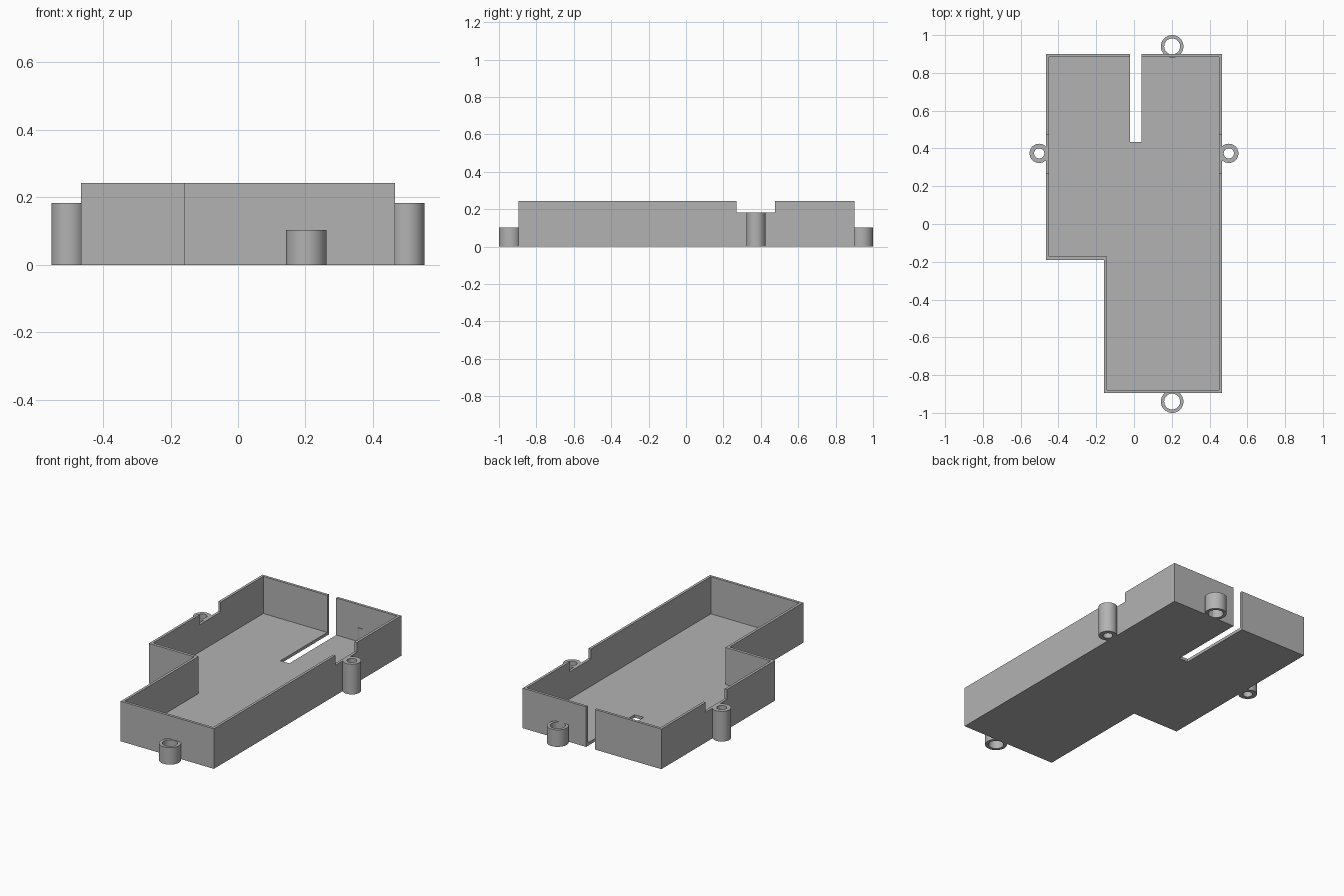
import bpy, bmesh, math

old = bpy.data.objects.get("Cube")
if old:
    bpy.data.objects.remove(old, do_unlink=True)

grey = bpy.data.materials.new("plain grey")
grey.use_nodes = True
COLOUR = (0.45, 0.45, 0.45, 1)
grey.diffuse_color = COLOUR
grey.node_tree.nodes["Principled BSDF"].inputs["Base Color"].default_value = COLOUR


def finish(name, bm):
    bmesh.ops.recalc_face_normals(bm, faces=bm.faces)
    mesh = bpy.data.meshes.new(name)
    bm.to_mesh(mesh)
    bm.free()
    obj = bpy.data.objects.new(name, mesh)
    bpy.context.collection.objects.link(obj)
    mesh.materials.append(grey)
    return obj


def prism(name, outline, z0, z1):
    """Extrude a flat outline from z0 up to z1."""
    bm = bmesh.new()
    base = bm.faces.new([bm.verts.new((x, y, z0)) for x, y in outline])
    top = bmesh.ops.extrude_face_region(bm, geom=[base])["geom"]
    bmesh.ops.translate(bm, vec=(0, 0, z1 - z0),
                        verts=[v for v in top if isinstance(v, bmesh.types.BMVert)])
    return finish(name, bm)


def l_outline(x0, x1, y0, y1, step_x, step_y):
    return [(step_x, y0), (x1, y0), (x1, y1), (x0, y1), (x0, step_y), (step_x, step_y)]


def box(x0, x1, y0, y1):
    return [(x0, y0), (x1, y0), (x1, y1), (x0, y1)]


def cut(target, cutter):
    """Subtract the cutter, then throw it away."""
    cutter.hide_render = True
    mod = target.modifiers.new("cut", 'BOOLEAN')
    mod.operation = 'DIFFERENCE'
    mod.solver = 'EXACT'
    mod.object = cutter
    bpy.context.view_layer.objects.active = target
    bpy.ops.object.modifier_apply(modifier=mod.name)
    bpy.data.objects.remove(cutter, do_unlink=True)


def lug(name, x, y, outer, inner, height, sides=48):
    """Upright tube with a through hole."""
    bm = bmesh.new()
    rings = []
    for r, z in ((outer, 0), (outer, height), (inner, height), (inner, 0)):
        angles = [2 * math.pi * i / sides for i in range(sides)]
        rings.append([bm.verts.new((x + r * math.cos(a), y + r * math.sin(a), z))
                      for a in angles])
    for k in range(4):
        a, b = rings[k], rings[(k + 1) % 4]
        for i in range(sides):
            j = (i + 1) % sides
            bm.faces.new((a[i], a[j], b[j], b[i]))
    obj = finish(name, bm)
    bpy.ops.object.select_all(action='DESELECT')
    obj.select_set(True)
    bpy.context.view_layer.objects.active = obj
    bpy.ops.object.shade_smooth_by_angle(angle=math.radians(35))


# Open L-shaped tray
HEIGHT, FLOOR, LUG_TOP = 0.243, 0.018, 0.183
tray = prism("tray", l_outline(-0.465, 0.465, -0.895, 0.9, -0.16, -0.19), 0, HEIGHT)
cut(tray, prism("hollow", l_outline(-0.449, 0.449, -0.879, 0.884, -0.144, -0.172), FLOOR, 1))

# Slot through the back wall and floor, and notches in both side walls
cut(tray, prism("slot", box(-0.02, 0.04, 0.435, 1.1), -0.1, 1))
cut(tray, prism("notch", box(-0.6, 0.6, 0.27, 0.475), LUG_TOP, 1))

# Screw lugs: tall ones on the sides, short wide ones at the ends
for side, s in (("left", 1), ("right", -1)):
    lug(side + "_lug", s * 0.502, 0.374, 0.051, 0.027, LUG_TOP)
for end, s in (("back", 1), ("front", -1)):
    lug(end + "_lug", 0.202, s * 0.94, 0.06, 0.042, 0.103)
